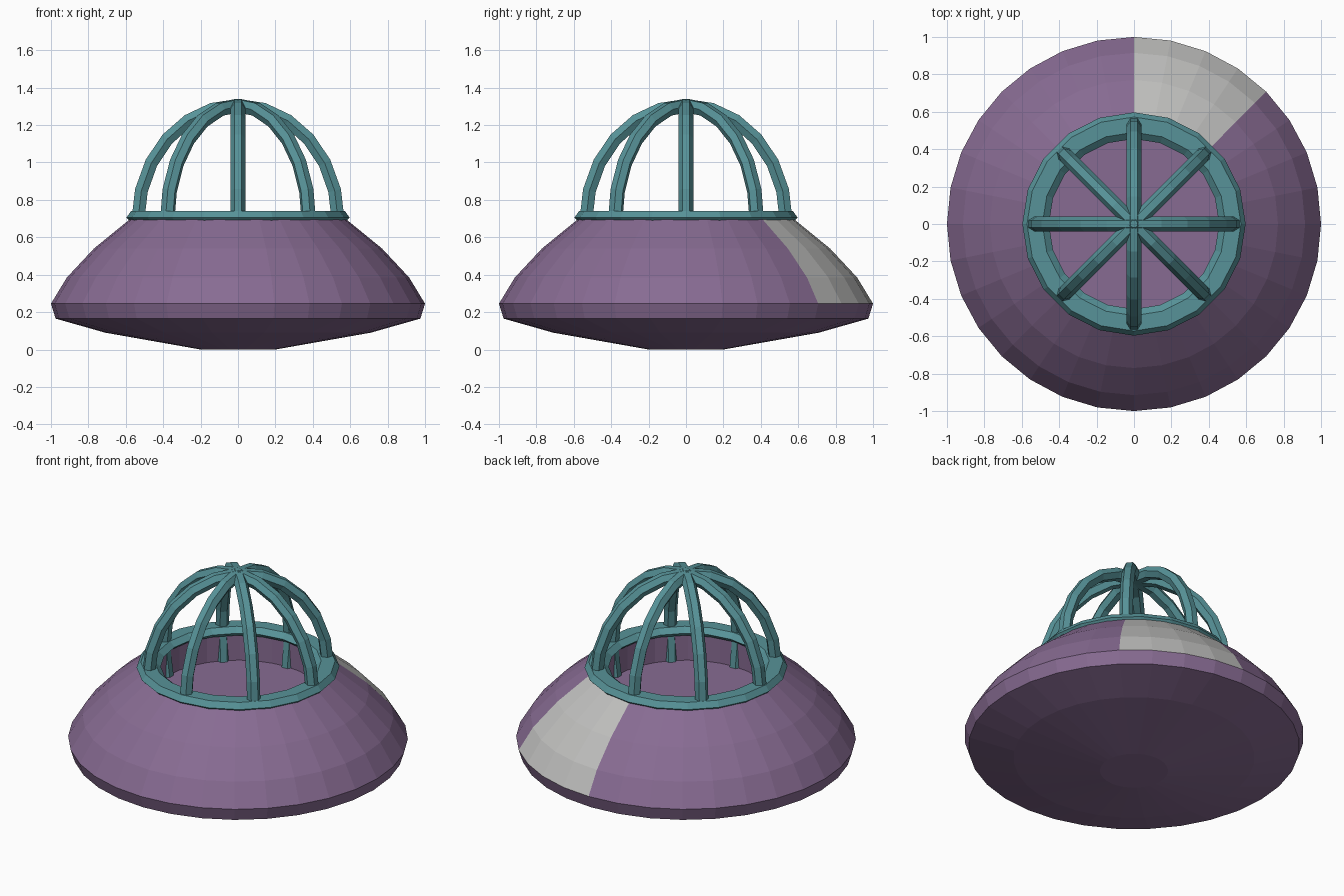
import bpy
import bmesh
from math import sin, cos, pi, radians, atan2

if "Cube" in bpy.data.objects:
    bpy.data.objects.remove(bpy.data.objects["Cube"])


def material(name, rgb):
    m = bpy.data.materials.new(name)
    m.diffuse_color = (*rgb, 1)
    m.use_nodes = True
    m.node_tree.nodes["Principled BSDF"].inputs["Base Color"].default_value = m.diffuse_color
    return m


purple = material("purple", (0.245, 0.148, 0.29))
teal = material("teal", (0.095, 0.29, 0.315))
grey = material("light grey", (0.53, 0.53, 0.52))


def finish(bm, name, mats):
    bmesh.ops.recalc_face_normals(bm, faces=bm.faces[:])
    me = bpy.data.meshes.new(name)
    bm.to_mesh(me)
    bm.free()
    for m in mats:
        me.materials.append(m)
    ob = bpy.data.objects.new(name, me)
    bpy.context.collection.objects.link(ob)
    return ob


def bridge(bm, a, b):
    n = len(a)
    for i in range(n):
        bm.faces.new((a[i], a[(i + 1) % n], b[(i + 1) % n], b[i]))


def lathe(name, profile, n, mats, closed):
    """Spin an (r, z) profile; an open profile gets flat end caps."""
    bm = bmesh.new()
    rings = [[bm.verts.new((r * cos(2 * pi * i / n), r * sin(2 * pi * i / n), z))
              for i in range(n)] for r, z in profile]
    for a, b in zip(rings, rings[1:]):
        bridge(bm, a, b)
    if closed:
        bridge(bm, rings[-1], rings[0])
    else:
        bm.faces.new(rings[0])
        bm.faces.new(rings[-1])
    return finish(bm, name, mats)


# Saucer hull with a sunken cockpit floor
hull = lathe("saucer_hull", [(0.2, 0.0), (0.71, 0.09), (0.975, 0.165), (1.0, 0.245),
                             (0.915, 0.385), (0.77, 0.54), (0.58, 0.695),
                             (0.5, 0.70), (0.5, 0.515)], 32, [purple, grey], False)

# Grey panel: one eighth of the upper shell
for p in hull.data.polygons:
    c = p.center
    if p.normal.z > 0.2 and c.z > 0.25 and c.xy.length > 0.55 \
            and radians(45) < atan2(c.y, c.x) < radians(90):
        p.material_index = 1

# Bevelled collar around the cockpit
lathe("cockpit_collar", [(0.597, 0.705), (0.572, 0.74), (0.49, 0.74),
                         (0.455, 0.71), (0.49, 0.68), (0.572, 0.68)], 20, [teal], True)


# Cage ribs: hexagonal bars bent from the apex down to the floor
def rib(index):
    az = index * pi / 4
    bm = bmesh.new()
    rings = []
    for deg in (0, 15, 30, 45, 60, 75, 90, 108):
        t = radians(deg)
        ring = []
        for k in range(6):
            a = radians(60 * k)
            side, out = 0.04 * cos(a), 0.04 * sin(a)
            r = (0.535 + out) * sin(t)
            z = 0.69 + (0.615 + out) * cos(t)
            ring.append(bm.verts.new((r * cos(az) - side * sin(az),
                                      r * sin(az) + side * cos(az), z)))
        rings.append(ring)
    for a, b in zip(rings, rings[1:]):
        bridge(bm, a, b)
    bm.faces.new(rings[0])
    bm.faces.new(rings[-1])
    finish(bm, f"cage_rib_{index + 1}", [teal])


for i in range(8):
    rib(i)
